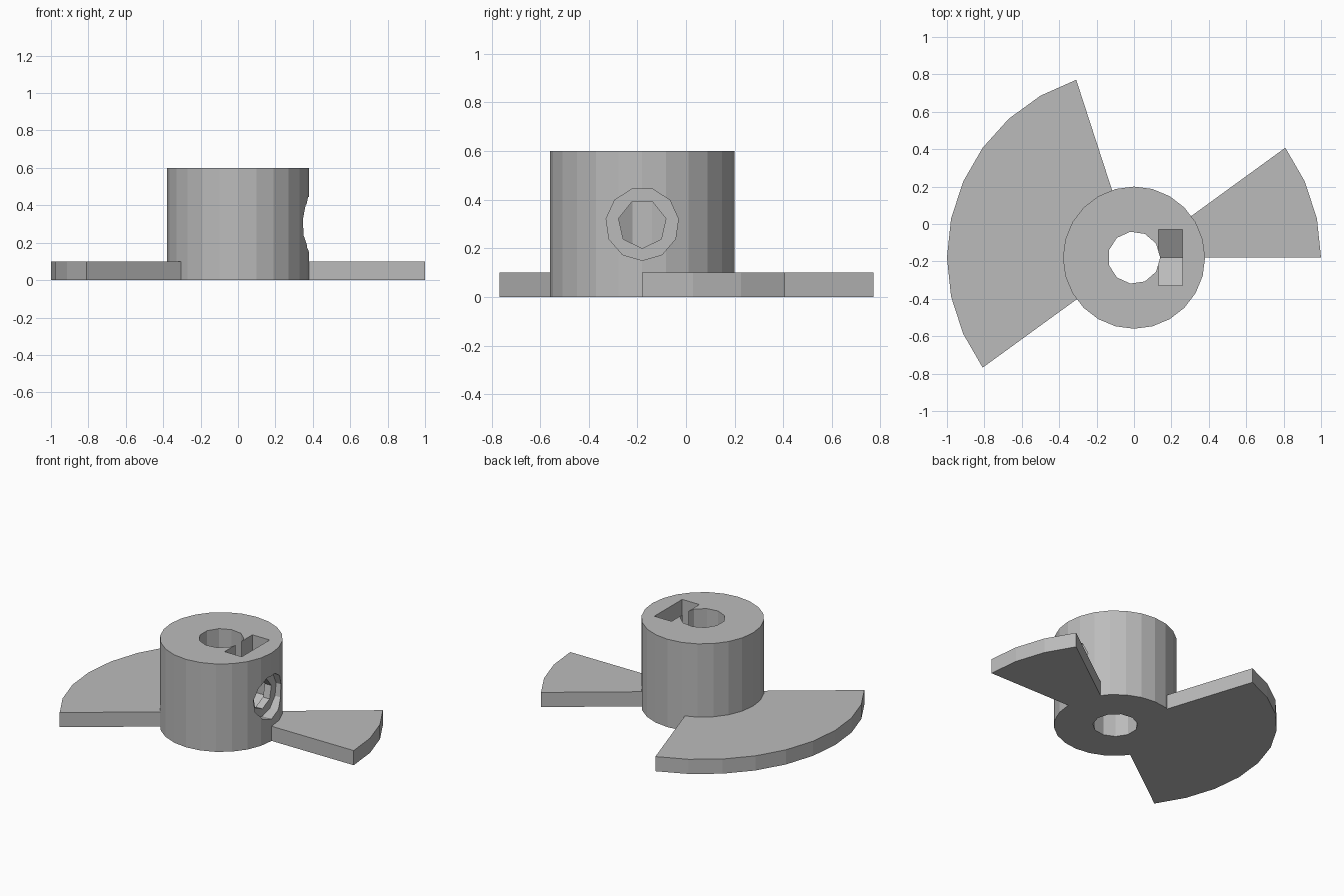
import bpy, bmesh
from math import cos, sin, radians, pi, sqrt
from mathutils import Matrix, Vector

cube = bpy.data.objects.get("Cube")
if cube:
    bpy.data.objects.remove(cube, do_unlink=True)

AXIS_Y = -0.18
HUB_R, HUB_H = 0.38, 0.6
BORE_R = 0.14
BLADE_R, BLADE_T = 1.0, 0.1
HOLE_Z = 0.3

grey = bpy.data.materials.new("plain grey")
grey.use_nodes = True
colour = (0.5, 0.5, 0.5, 1)
grey.diffuse_color = colour
grey.node_tree.nodes["Principled BSDF"].inputs["Base Color"].default_value = colour


def prism(name, outline, direction):
    """Extrude a closed outline of 3D points along a direction."""
    bm = bmesh.new()
    base = bm.faces.new([bm.verts.new(p) for p in outline])
    out = bmesh.ops.extrude_face_region(bm, geom=[base])
    moved = [v for v in out["geom"] if isinstance(v, bmesh.types.BMVert)]
    bmesh.ops.translate(bm, verts=moved, vec=direction)
    bmesh.ops.recalc_face_normals(bm, faces=bm.faces)
    mesh = bpy.data.meshes.new(name)
    bm.to_mesh(mesh)
    bm.free()
    mesh.materials.append(grey)
    obj = bpy.data.objects.new(name, mesh)
    bpy.context.collection.objects.link(obj)
    return obj


def upright(name, radius, sides, z0, z1):
    """Polygonal cylinder about the hub axis."""
    ring = [(radius * cos(2 * pi * i / sides), AXIS_Y + radius * sin(2 * pi * i / sides), z0)
            for i in range(sides)]
    return prism(name, ring, (0, 0, z1 - z0))


def sideways(name, radius, sides, x0, x1):
    """Polygonal cylinder along x with a corner at its lowest point."""
    ring = [(x0, AXIS_Y + radius * sin(2 * pi * i / sides), HOLE_Z - radius * cos(2 * pi * i / sides))
            for i in range(sides)]
    return prism(name, ring, (x1 - x0, 0, 0))


def blade(name, start, end, step=12):
    """Wedge of a disc reaching in to the hub axis."""
    arc = [(BLADE_R * cos(radians(a)), AXIS_Y + BLADE_R * sin(radians(a)), 0)
           for a in range(start, end + 1, step)]
    return prism(name, [(0, AXIS_Y, 0)] + arc, (0, 0, BLADE_T))


def combine(target, tool, operation):
    mod = target.modifiers.new(operation.lower(), "BOOLEAN")
    mod.operation, mod.object, mod.solver = operation, tool, "EXACT"
    bpy.context.view_layer.objects.active = target
    bpy.ops.object.modifier_apply(modifier=mod.name)
    bpy.data.objects.remove(tool, do_unlink=True)


# Hub with its two blades
hub = upright("hub_with_blades", HUB_R, 24, 0, HUB_H)
combine(hub, blade("small_blade", 0, 36), "UNION")
combine(hub, blade("large_blade", 108, 216), "UNION")

# Shaft bore
combine(hub, upright("bore_cutter", BORE_R, 11, -0.1, HUB_H + 0.1), "DIFFERENCE")

# Screw hole and the recess for its head
combine(hub, sideways("screw_cutter", 0.1, 7, 0, 0.5), "DIFFERENCE")
combine(hub, sideways("recess_cutter", 0.15, 11, 0.31, 0.5), "DIFFERENCE")

# Nut slot open at the top, with a pointed floor
half = 0.15
low, shoulder, top = HOLE_Z - 2 * half / sqrt(3), HOLE_Z - half / sqrt(3), HUB_H + 0.1
slot = [(0.13, AXIS_Y + y, z) for y, z in
        ((0, low), (half, shoulder), (half, top), (-half, top), (-half, shoulder))]
combine(hub, prism("nut_slot_cutter", slot, (0.13, 0, 0)), "DIFFERENCE")

for poly in hub.data.polygons:
    poly.use_smooth = False
